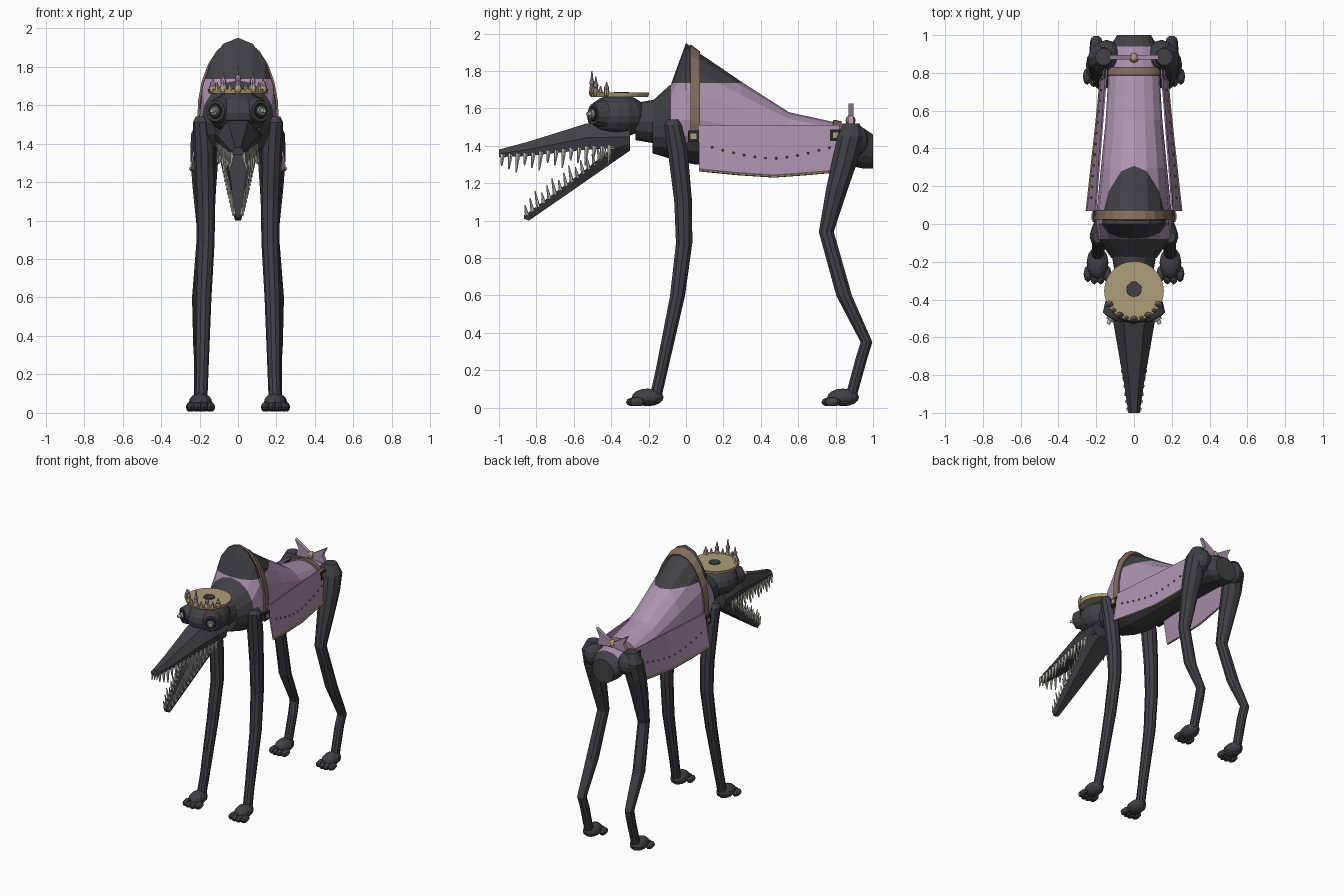
import bpy, bmesh, math
from mathutils import Vector, Matrix

cube = bpy.data.objects.get("Cube")
if cube:
    bpy.data.objects.remove(cube, do_unlink=True)


def make_mat(name, rgb):
    m = bpy.data.materials.new(name)
    m.use_nodes = True
    col = (*rgb, 1)
    m.diffuse_color = col
    m.node_tree.nodes["Principled BSDF"].inputs["Base Color"].default_value = col
    return m


HIDE = make_mat("charcoal hide", (.052, .052, .06))
CLOTH = make_mat("mauve cloth", (.42, .29, .44))
GOLD = make_mat("dull gold", (.43, .34, .19))
LEATHER = make_mat("brown leather", (.22, .15, .11))
TOOTH = make_mat("ivory grey", (.52, .52, .46))
EYE = make_mat("eye grey", (.25, .26, .26))
BLACK = make_mat("near black", (.02, .02, .024))


def finish(name, bm, *mats):
    bmesh.ops.recalc_face_normals(bm, faces=bm.faces)
    me = bpy.data.meshes.new(name)
    bm.to_mesh(me)
    bm.free()
    for m in mats:
        me.materials.append(m)
    ob = bpy.data.objects.new(name, me)
    bpy.context.collection.objects.link(ob)
    return ob


def loft(bm, rings, closed=True):
    rows = [[bm.verts.new(p) for p in r] for r in rings]
    n = len(rows[0])
    for a, b in zip(rows, rows[1:]):
        for i in range(n if closed else n - 1):
            j = (i + 1) % n
            bm.faces.new((a[i], a[j], b[j], b[i]))
    if closed:
        bm.faces.new(rows[0])
        bm.faces.new(rows[-1])


def ball(bm, c, r, seg=12, rings=8):
    m = Matrix.Translation(c) @ Matrix.Diagonal((*r, 1))
    bmesh.ops.create_uvsphere(bm, u_segments=seg, v_segments=rings, radius=1, matrix=m)


def cone(bm, base, direction, length, r1, r2=0, seg=6):
    d = Vector(direction).normalized()
    m = Matrix.Translation(Vector(base) + d * length / 2) @ d.to_track_quat('Z', 'Y').to_matrix().to_4x4()
    bmesh.ops.create_cone(bm, cap_ends=True, segments=seg, radius1=r1, radius2=r2, depth=length, matrix=m)


def box(bm, c, size):
    bmesh.ops.create_cube(bm, size=1, matrix=Matrix.Translation(c) @ Matrix.Diagonal((*size, 1)))


def lerp_rows(rows, y):
    """Interpolate a table of rows keyed by their first value."""
    y = min(max(y, rows[0][0]), rows[-1][0])
    for a, b in zip(rows, rows[1:]):
        if y <= b[0]:
            t = (y - a[0]) / (b[0] - a[0])
            return [p + (q - p) * t for p, q in zip(a, b)]


# Body: y, top, bottom, half width, widest height
BODY = [(-.18, 1.64, 1.36, .12, 1.5), (-.08, 1.73, 1.33, .19, 1.52), (0, 1.95, 1.31, .2, 1.54),
        (.05, 1.91, 1.3, .2, 1.54), (.3, 1.74, 1.31, .175, 1.5), (.55, 1.58, 1.32, .15, 1.46),
        (.8, 1.525, 1.31, .135, 1.43), (.94, 1.5, 1.28, .125, 1.4), (1, 1.46, 1.28, .09, 1.37)]


def body_point(y, angle, grow=0):
    _, top, bot, w, mid = lerp_rows(BODY, y)
    s = math.sin(angle)
    h = (top - mid if s > 0 else mid - bot) + grow
    return ((w + grow) * math.cos(angle), y, mid + h * s)


bm = bmesh.new()
loft(bm, [[body_point(r[0], math.tau * i / 16) for i in range(16)] for r in BODY])
for co, no in (((0, 0, 1.735), (0, 0, 1)), ((0, 0, 1.42), (0, 0, 1))):
    bmesh.ops.bisect_plane(bm, geom=bm.verts[:] + bm.edges[:] + bm.faces[:], plane_co=co, plane_no=no)
for f in bm.faces:
    c = f.calc_center_median()
    f.material_index = int(-.08 < c.y < .94 and 1.42 < c.z < 1.735)
finish("body", bm, HIDE, CLOTH)

# Neck
bm = bmesh.new()
cone(bm, (0, -.27, 1.53), (0, 1, 0), .12, .1, .12, 12)
finish("neck", bm, HIDE)

# Straps with buckles
for label, y, half, low in (("front", .05, .025, -.35), ("rear", .81, .022, .25)):
    bm = bmesh.new()
    arc = [low + (math.pi - 2 * low) * i / 14 for i in range(15)]
    loft(bm, [[body_point(y + dy, a, .012) for a in arc] for dy in (-half, half)], False)
    strap = finish(label + "_strap", bm, LEATHER)
    strap.modifiers.new("thickness", 'SOLIDIFY').thickness = .012
    for s in (-1, 1):
        x, _, z = body_point(y, low, .02)
        bm = bmesh.new()
        box(bm, (s * x, y - .01, z), (.025, .06, .06))
        finish(label + "_buckle", bm, BLACK)
        bm = bmesh.new()
        box(bm, (s * (x + .008), y - .01, z), (.02, .03, .03))
        finish(label + "_buckle_plate", bm, GOLD)

# Hanging side cloths: y, top x, bottom x, bottom z
PANEL = [(.07, .207, .25, 1.27), (.27, .192, .228, 1.25), (.47, .176, .206, 1.237),
         (.65, .162, .187, 1.25), (.82, .148, .172, 1.265)]


def panel_point(y, t, s, out=0):
    _, a, b, zb = lerp_rows(PANEL, y)
    return (s * (a + (b - a) * t + out), y, 1.51 + (zb - 1.51) * t)


for s in (-1, 1):
    bm = bmesh.new()
    loft(bm, [[panel_point(r[0], t, s) for t in (0, .5, 1)] for r in PANEL], False)
    finish("side_cloth", bm, CLOTH).modifiers.new("thickness", 'SOLIDIFY').thickness = .008
    bm = bmesh.new()
    for a, b in zip(PANEL, PANEL[1:]):
        p, q = Vector(panel_point(a[0], 1, s)), Vector(panel_point(b[0], 1, s))
        cone(bm, p, q - p, (q - p).length, .007, .007)
    finish("cloth_trim", bm, GOLD)
    bm = bmesh.new()
    for i in range(12):
        y = .14 + .057 * i
        ball(bm, panel_point(y, .48 + .17 * math.sin(math.pi * i / 11), s, .005), (.007,) * 3, 6, 4)
    finish("cloth_rivets", bm, LEATHER)

# Bow on the rump
for s in (-1, 1):
    bm = bmesh.new()
    loft(bm, [[(0, y, 1.515), (0, y, 1.545), (s * .13, y, 1.625), (s * .1, y, 1.56), (s * .13, y, 1.5)]
              for y in (.87, .895)])
    finish("bow_wing", bm, CLOTH)
bm = bmesh.new()
ball(bm, (0, .88, 1.535), (.027, .027, .03), 8, 6)
finish("bow_knot", bm, GOLD)

# Skull and snout
bm = bmesh.new()
ball(bm, (0, -.365, 1.56), (.155, .165, .115), 16, 10)
finish("skull", bm, HIDE)
SNOUT = [(-1, 1.38, 1.34, .03), (-.85, 1.42, 1.345, .052), (-.53, 1.52, 1.38, .108), (-.3, 1.52, 1.39, .125)]
bm = bmesh.new()
loft(bm, [[(w * k, y, b + (t - b) * h) for k, h in
           ((.5, 1), (1, .45), (.85, 0), (-.85, 0), (-1, .45), (-.5, 1))] for y, t, b, w in SNOUT])
finish("snout", bm, HIDE)

# Lower jaw, a tapering trough
JAW = [(-.865, 1.03, 1.01, .018), (-.84, 1.045, 1.0, .026), (-.6, 1.225, 1.166, .072),
       (-.4, 1.38, 1.305, .11), (-.3, 1.41, 1.374, .12)]
bm = bmesh.new()
loft(bm, [[(w * k, y, b + (t - b) * h) for k, h in
           ((1, 1), (.6, 0), (-.6, 0), (-1, 1), (-.75, 1), (-.5, .4), (.5, .4), (.75, 1))]
          for y, t, b, w in JAW])
finish("lower_jaw", bm, HIDE)

# Teeth
bm = bmesh.new()
for i in range(15):
    length = .065 + .018 * (i % 3)
    for s in (-1, 1):
        _, t, b, w = lerp_rows(SNOUT, -.98 + .041 * i)
        cone(bm, (s * w * .85, -.98 + .041 * i, b + .015), (s * .08, -.1, -1), length, .014, .004)
        _, t, b, w = lerp_rows(JAW, -.85 + .03 * i)
        cone(bm, (s * w * .86, -.85 + .03 * i, t - .012), (s * .05, -.2, 1), length * .9, .012, .003)
finish("teeth", bm, TOOTH)

# Eyes
for s in (-1, 1):
    d = Vector((s * .5, -.85, 0)).normalized()
    c = Vector((s * .088, -.445, 1.57))
    bm = bmesh.new()
    cone(bm, c, d, .06, .075, .056, 14)
    finish("eye_socket", bm, HIDE)
    for name, off, r, m in (("socket_hollow", .055, .046, BLACK), ("eyeball", .058, .027, EYE),
                            ("eye_glint", .078, .012, TOOTH)):
        bm = bmesh.new()
        cone(bm, c + d * off, d, .009 if name == "socket_hollow" else .02, r, r * .8, 12)
        finish(name, bm, m)

# Crown: flat disc with points along its front half
bm = bmesh.new()
cone(bm, (0, -.355, 1.66), (0, 0, 1), .024, .152, .158, 28)
finish("crown_disc", bm, GOLD)
bm = bmesh.new()
cone(bm, (0, -.345, 1.68), (0, 0, 1), .009, .042, .04, 12)
finish("crown_hollow", bm, HIDE)
gold, gems = bmesh.new(), bmesh.new()
for i in range(-4, 5):
    a = math.radians(15.5 * i)
    p = Vector((.148 * math.sin(a), -.355 - .148 * math.cos(a), 1.675))
    if i % 2:
        cone(gold, p, (0, 0, 1), .045, .015, .003)
    else:
        h = .125 - .015 * abs(i)
        ball(gold, p + Vector((0, 0, .01)), (.022, .016, .025), 8, 6)
        cone(gems, p + Vector((0, 0, .02)), (0, 0, 1), h - .02, .014, .003)
        ball(gems, p + Vector((0, 0, h * .5)), (.016, .014, .018), 8, 6)
finish("crown_base_points", gold, GOLD)
finish("crown_spikes", gems, CLOTH)

# Legs: x, y, z, radius
FRONT = [(.19, -.07, 1.54, .03), (.185, -.07, 1.51, .05), (.175, -.045, 1.38, .056), (.168, -.015, 1.1, .05),
         (.168, -.01, .88, .046), (.18, -.045, .6, .042), (.188, -.13, .2, .034), (.193, -.16, .07, .034)]
REAR = [(.16, .885, 1.52, .045), (.17, .88, 1.45, .075), (.175, .85, 1.32, .072), (.175, .81, 1.18, .062),
        (.17, .75, .94, .042), (.195, .845, .6, .044), (.2, .965, .35, .033), (.195, .94, .27, .033),
        (.197, .885, .07, .032)]
for label, path in (("front", FRONT), ("rear", REAR)):
    for s in (-1, 1):
        bm = bmesh.new()
        loft(bm, [[(s * x + r * math.cos(math.tau * i / 10), y + r * math.sin(math.tau * i / 10), z)
                   for i in range(10)] for x, y, z, r in path])
        if label == "rear":
            ball(bm, (s * .145, .89, 1.43), (.075, .085, .09))
        finish(label + "_leg", bm, HIDE)
        # Paw with four toes
        x, y = s * path[-1][0], path[-1][1]
        bm = bmesh.new()
        ball(bm, (x, y - .045, .055), (.058, .085, .047))
        for k in (-1.5, -.5, .5, 1.5):
            ball(bm, (x + .034 * k, y - .122 + .012 * abs(k), .03), (.023, .045, .026), 8, 6)
        for v in bm.verts:
            v.co.z = max(v.co.z, .008)
        finish(label + "_paw", bm, HIDE)
